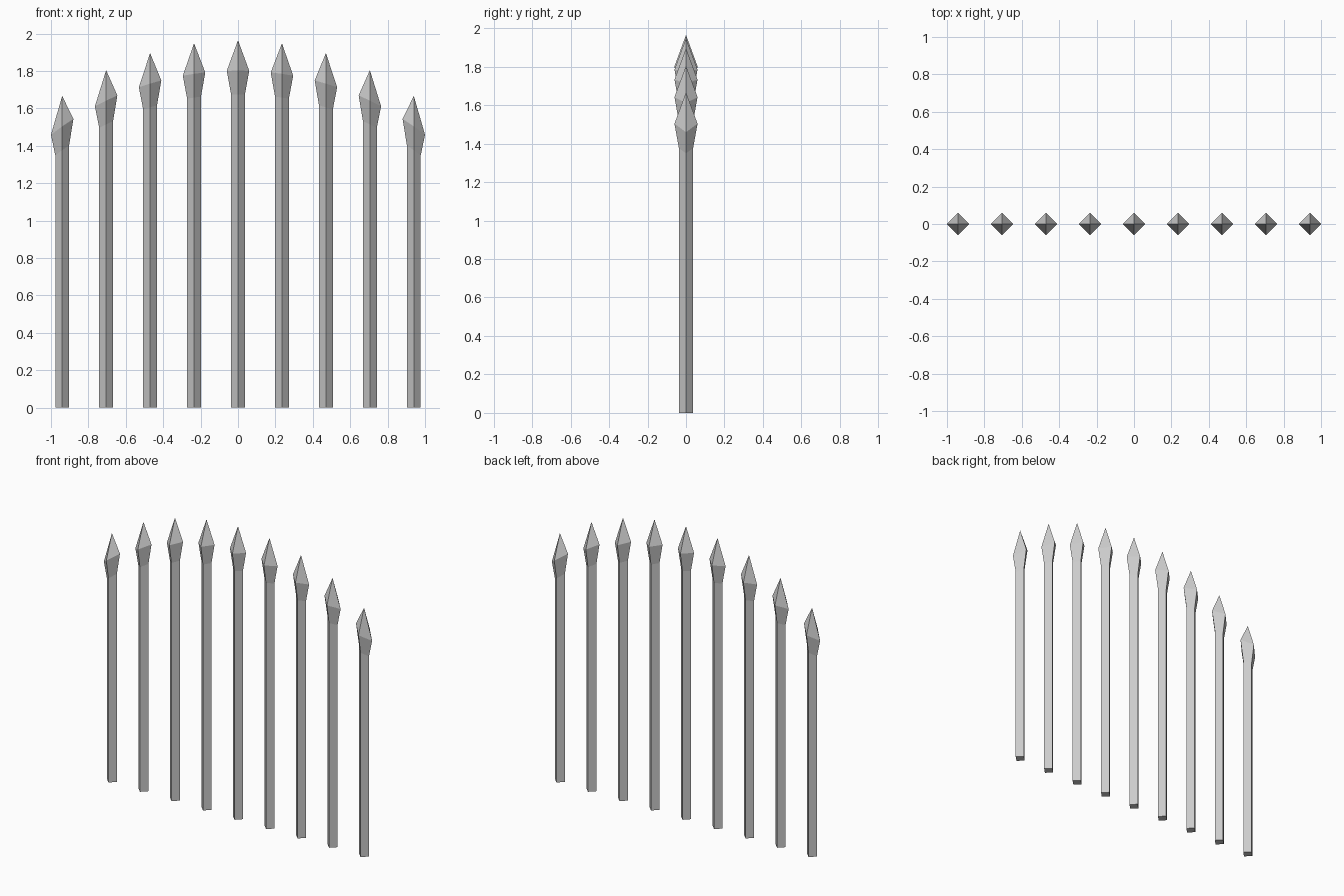
import bpy, bmesh, math

if "Cube" in bpy.data.objects:
    bpy.data.objects.remove(bpy.data.objects["Cube"])

COUNT, SPACING, ARC = 9, 0.235, 1.63
# radius, height of each diamond ring on the tallest picket
RINGS = [(0.037, 0.0), (0.037, 1.675), (0.06, 1.802)]
TIP = 1.965


def drop(x):
    """Height lost along the arched top line."""
    return ARC - math.sqrt(ARC * ARC - x * x)


def picket(index, cx):
    bm = bmesh.new()

    def vert(x, y, z):
        return bm.verts.new((x, y, z - drop(x) if z > 0 else 0))

    # four-sided shaft and spear head, sheared to follow the arch
    rings = [[vert(cx + dx * r, dy * r, z)
              for dx, dy in ((1, 0), (0, 1), (-1, 0), (0, -1))]
             for r, z in RINGS]
    tip = vert(cx, 0, TIP)
    bm.faces.new(rings[0][::-1])
    for i in range(4):
        j = (i + 1) % 4
        for low, high in zip(rings, rings[1:]):
            bm.faces.new((low[i], low[j], high[j], high[i]))
        bm.faces.new((rings[-1][i], rings[-1][j], tip))
    bmesh.ops.recalc_face_normals(bm, faces=bm.faces)
    name = f"fence_picket_{index + 1}"
    mesh = bpy.data.meshes.new(name)
    bm.to_mesh(mesh)
    bm.free()
    bpy.context.collection.objects.link(bpy.data.objects.new(name, mesh))


# row of pickets
for n in range(COUNT):
    picket(n, (n - (COUNT - 1) / 2) * SPACING)
